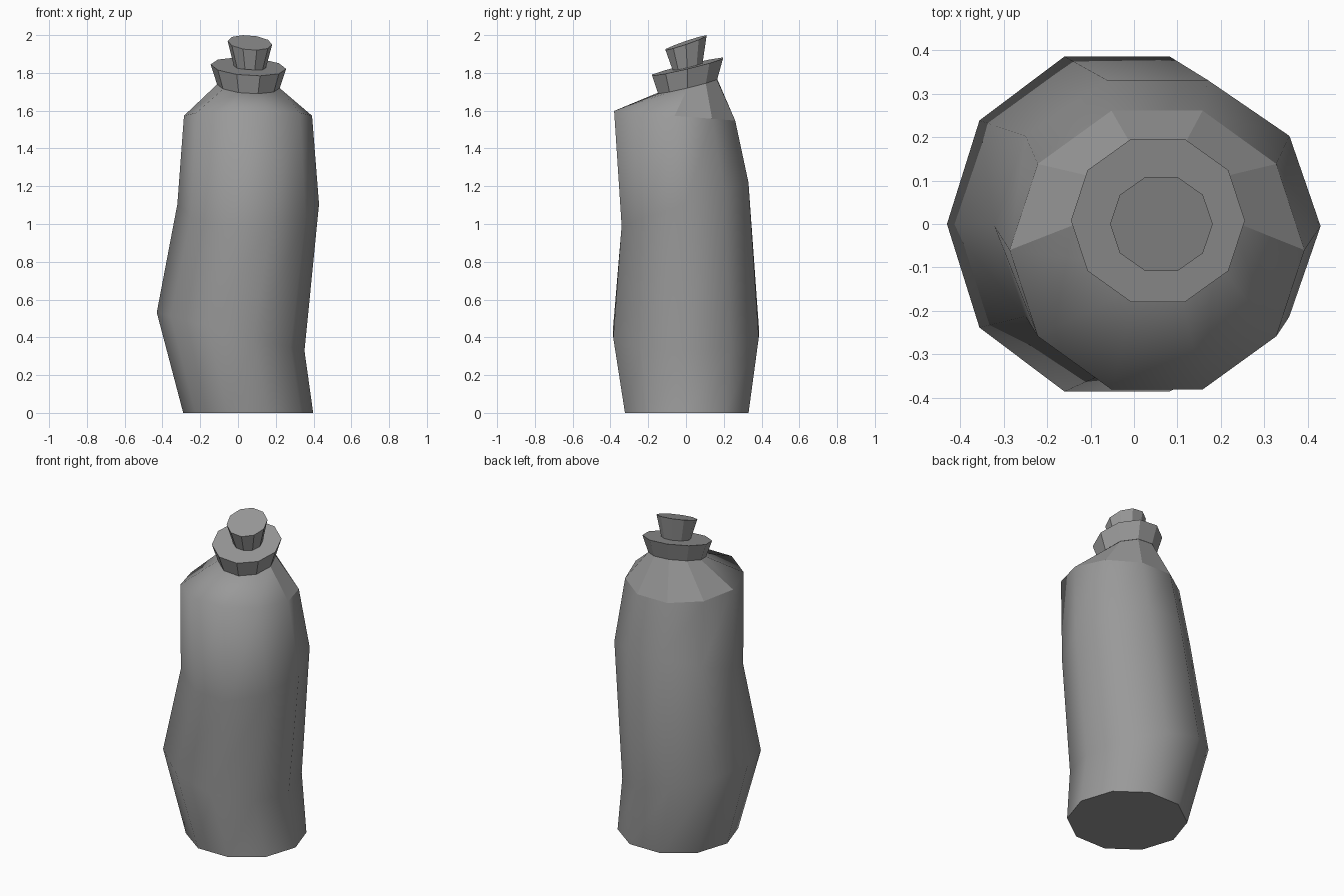
import bpy, bmesh, math

if "Cube" in bpy.data.objects:
    bpy.data.objects.remove(bpy.data.objects["Cube"])

N = 10  # sides of every ring

# Dark grey finish shared by all parts
grey = bpy.data.materials.new("dark_grey")
grey.diffuse_color = (0.32, 0.32, 0.32, 1.0)
grey.use_nodes = True
grey.node_tree.nodes["Principled BSDF"].inputs["Base Color"].default_value = grey.diffuse_color


def ring(bm, cx, cy, cz, rx, ry, sx=0.0, sy=0.0):
    """Decagon ring, tilted by slopes sx, sy about its centre."""
    out = []
    for i in range(N):
        a = 2 * math.pi * i / N
        dx, dy = rx * math.cos(a), ry * math.sin(a)
        out.append(bm.verts.new((cx + dx, cy + dy, cz + sx * dx + sy * dy)))
    return out


def loft(name, rings, smooth=None):
    """Skin the rings and cap both ends; smooth(level, side) picks shading."""
    bm = bmesh.new()
    loops = [ring(bm, *r) for r in rings]
    for lv, (a, b) in enumerate(zip(loops, loops[1:])):
        for i in range(N):
            j = (i + 1) % N
            f = bm.faces.new((a[i], a[j], b[j], b[i]))
            f.smooth = bool(smooth and smooth(lv, i))
    bm.faces.new(loops[0][::-1])
    bm.faces.new(loops[-1])
    bmesh.ops.recalc_face_normals(bm, faces=bm.faces)
    # Crisp rims where flat faces meet smooth ones
    for e in bm.edges:
        if any(not f.smooth for f in e.link_faces):
            e.smooth = False
    me = bpy.data.meshes.new(name)
    bm.to_mesh(me)
    bm.free()
    me.materials.append(grey)
    ob = bpy.data.objects.new(name, me)
    bpy.context.collection.objects.link(ob)
    return ob


# Wobbly body; the back half of the shoulder stays faceted
loft("bottle_body", [
    (0.054, 0.004, 0.0, 0.344, 0.344),
    (-0.039, 0.0, 0.43, 0.391, 0.405, -0.26, 0.0),
    (0.054, -0.005, 1.105, 0.375, 0.353, 0.0, 0.34),
    (0.053, -0.06, 1.573, 0.339, 0.337, 0.0, -0.08),
    (0.055, 0.009, 1.73, 0.165, 0.163, -0.06, 0.24),
], smooth=lambda lv, i: lv < 3 or i >= N // 2)

# Flared lip around the neck
loft("neck_collar", [
    (0.055, 0.009, 1.73, 0.166, 0.164, -0.06, 0.24),
    (0.055, 0.008, 1.833, 0.2, 0.197, -0.06, 0.24),
])

# Tapered stopper, tilted forward
loft("stopper", [
    (0.063, 0.007, 1.825, 0.083, 0.082, -0.06, 0.1),
    (0.063, 0.0, 1.96, 0.118, 0.114, -0.08, 0.34),
])
